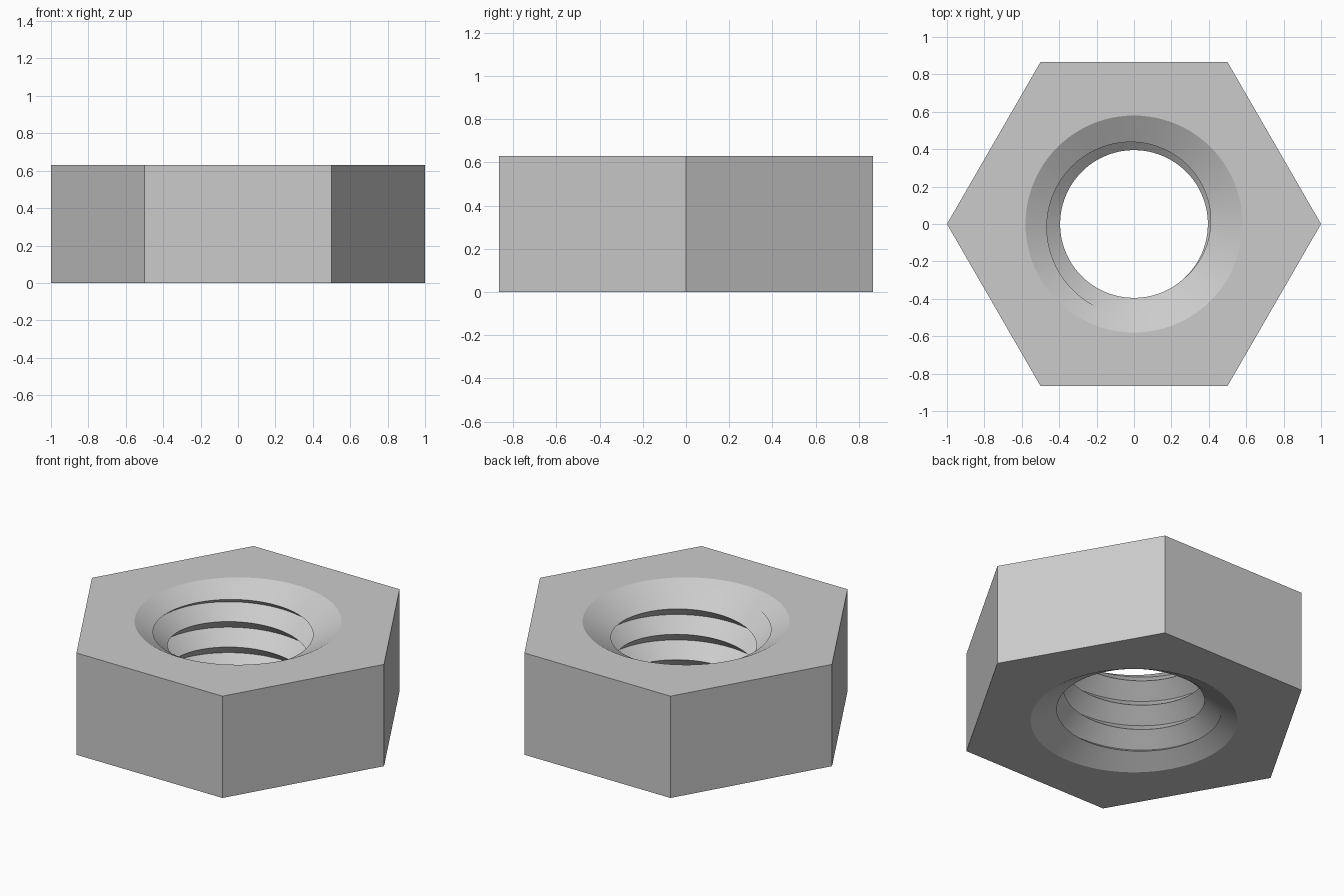
import bpy, bmesh
from math import cos, sin, radians, pi, tan

cube = bpy.data.objects.get("Cube")
if cube:
    bpy.data.objects.remove(cube, do_unlink=True)

HEIGHT = 0.63
MINOR, MAJOR = 0.395, 0.49     # thread crest and root radii
MOUTH = 0.58                   # countersink radius at the faces
PITCH = HEIGHT / 4
SEGS = 96
TURNS = 8
SLOPE = tan(radians(30))       # countersink slope

steel = bpy.data.materials.new("light grey steel")
steel.diffuse_color = (0.6, 0.6, 0.6, 1)
steel.use_nodes = True
steel.node_tree.nodes["Principled BSDF"].inputs["Base Color"].default_value = (0.6, 0.6, 0.6, 1)


def make_object(name, bm):
    bmesh.ops.recalc_face_normals(bm, faces=bm.faces[:])
    mesh = bpy.data.meshes.new(name)
    bm.to_mesh(mesh)
    bm.free()
    mesh.materials.append(steel)
    obj = bpy.data.objects.new(name, mesh)
    bpy.context.collection.objects.link(obj)
    return obj


def hex_body():
    bm = bmesh.new()
    base = [bm.verts.new((cos(i * pi / 3), sin(i * pi / 3), 0)) for i in range(6)]
    face = bm.faces.new(base)
    out = bmesh.ops.extrude_face_region(bm, geom=[face])
    top = [g for g in out["geom"] if isinstance(g, bmesh.types.BMVert)]
    bmesh.ops.translate(bm, verts=top, vec=(0, 0, HEIGHT))
    return make_object("hex_nut", bm)


def thread_cutter():
    """Solid right-handed screw with a sharp V thread."""
    bm = bmesh.new()
    start_angle = radians(-102)
    start_z = HEIGHT - (MOUTH - MAJOR) * SLOPE - 6 * PITCH

    def helix(radius, z, count):
        return [bm.verts.new((radius * cos(start_angle + 2 * pi * j / SEGS),
                              radius * sin(start_angle + 2 * pi * j / SEGS),
                              z + PITCH * j / SEGS)) for j in range(count)]

    last = TURNS * SEGS
    outer = helix(MAJOR, start_z, last + 1)
    inner = helix(MINOR, start_z - PITCH / 2, last + SEGS + 1)
    for j in range(last):
        bm.faces.new((inner[j], inner[j + 1], outer[j + 1], outer[j]))
        bm.faces.new((outer[j], outer[j + 1], inner[j + 1 + SEGS], inner[j + SEGS]))
    # close both ends with fans
    for ring, z in ((inner[:SEGS + 1] + [outer[0]], start_z - PITCH),
                    (inner[last:] + [outer[last]], start_z + (TURNS + 1) * PITCH)):
        hub = bm.verts.new((0, 0, z))
        for a, b in zip(ring, ring[1:] + ring[:1]):
            bm.faces.new((a, b, hub))
    return make_object("thread_cutter", bm)


def countersink_cutter(name, face_z, up):
    """Cone opening outward through one flat face."""
    bm = bmesh.new()
    extra = 0.1
    radius = MOUTH + extra / SLOPE
    rim = [bm.verts.new((radius * cos(2 * pi * i / SEGS), radius * sin(2 * pi * i / SEGS),
                         face_z + up * extra)) for i in range(SEGS)]
    tip = bm.verts.new((0, 0, face_z - up * MOUTH * SLOPE))
    bm.faces.new(rim)
    for a, b in zip(rim, rim[1:] + rim[:1]):
        bm.faces.new((a, b, tip))
    return make_object(name, bm)


# Cut the threaded hole and both countersinks
nut = hex_body()
cutters = [thread_cutter(),
           countersink_cutter("top_countersink", HEIGHT, 1),
           countersink_cutter("bottom_countersink", 0, -1)]
bpy.ops.object.select_all(action="DESELECT")
nut.select_set(True)
bpy.context.view_layer.objects.active = nut
for cutter in cutters:
    cutter.hide_render = True
    mod = nut.modifiers.new(cutter.name, "BOOLEAN")
    mod.operation = "DIFFERENCE"
    mod.solver = "EXACT"
    mod.object = cutter
    bpy.ops.object.modifier_apply(modifier=mod.name)
    bpy.data.objects.remove(cutter, do_unlink=True)

bpy.ops.object.shade_smooth_by_angle(angle=radians(20))
